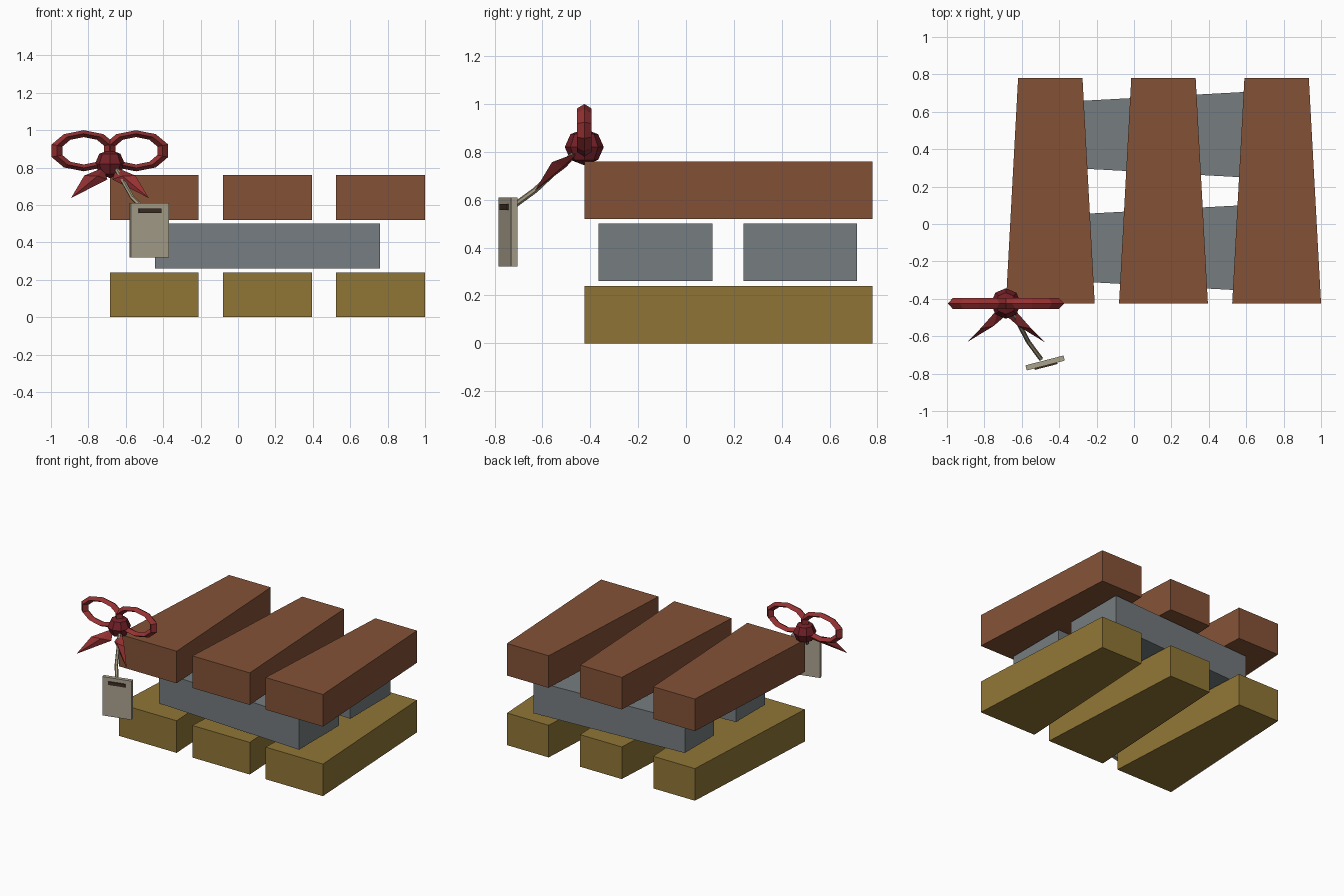
import bpy, bmesh, math
from mathutils import Vector, Matrix

if "Cube" in bpy.data.objects:
    bpy.data.objects.remove(bpy.data.objects["Cube"])


def material(name, rgb):
    m = bpy.data.materials.new(name)
    m.diffuse_color = (*rgb, 1)
    m.use_nodes = True
    m.node_tree.nodes["Principled BSDF"].inputs["Base Color"].default_value = m.diffuse_color
    return m


BROWN = material("brown", (0.23, 0.085, 0.037))
OCHRE = material("ochre", (0.28, 0.18, 0.037))
GREY = material("slate", (0.18, 0.205, 0.215))
RED = material("red", (0.30, 0.03, 0.032))
DARK_RED = material("dark_red", (0.17, 0.014, 0.02))
PAPER = material("paper", (0.40, 0.36, 0.27))
CORD = material("cord", (0.36, 0.31, 0.20))
SLOT = material("slot", (0.05, 0.028, 0.018))


def add_object(name, bm, mat):
    bmesh.ops.recalc_face_normals(bm, faces=bm.faces)
    me = bpy.data.meshes.new(name)
    bm.to_mesh(me)
    bm.free()
    me.materials.append(mat)
    ob = bpy.data.objects.new(name, me)
    bpy.context.collection.objects.link(ob)
    return ob


def box(name, size, matrix, mat, taper=1.0):
    """Box whose +y end is narrowed in x by the taper factor."""
    bm = bmesh.new()
    bmesh.ops.create_cube(bm, size=1)
    for v in bm.verts:
        if v.co.y > 0:
            v.co.x *= taper
        v.co = Vector(a * b for a, b in zip(v.co, size))
    bm.transform(matrix)
    return add_object(name, bm, mat)


def bar(name, centre, turn, mat):
    box(name, (0.475, 1.205, 0.24),
        Matrix.Translation(centre) @ Matrix.Rotation(turn, 4, 'Z'), mat, 0.725)


# Stack of tapered bars: three, two crosswise, three
for i, x in enumerate((-0.4475, 0.1575, 0.7625), 1):
    bar(f"bottom_bar_{i}", (x, 0.1775, 0.12), 0, OCHRE)
    bar(f"top_bar_{i}", (x, 0.1775, 0.64), 0, BROWN)
for i, y in enumerate((-0.1275, 0.4775), 1):
    bar(f"cross_bar_{i}", (0.1575, y, 0.38), math.pi / 2, GREY)

# Bow knot
KNOT = Vector((-0.685, -0.425, 0.82))
bm = bmesh.new()
bmesh.ops.create_uvsphere(bm, u_segments=8, v_segments=4, radius=0.08)
bm.transform(Matrix.Translation(KNOT) @ Matrix.Diagonal((1, 1.02, 0.95, 1)))
add_object("bow_knot", bm, DARK_RED)

for side, word in ((-1, "left"), (1, "right")):
    # Bow loop: squashed low-poly ring
    bpy.ops.mesh.primitive_torus_add(
        major_segments=10, minor_segments=4, major_radius=0.15, minor_radius=0.03)
    loop = bpy.context.object
    loop.name = f"bow_loop_{word}"
    loop.data.transform(
        Matrix.Translation(KNOT + Vector((side * 0.14, 0, 0.07)))
        @ Matrix.Diagonal((1, 1, 0.61, 1))
        @ Matrix.Rotation(math.pi / 2, 4, 'X') @ Matrix.Rotation(math.pi / 2, 4, 'Z'))
    loop.data.materials.clear()
    loop.data.materials.append(RED)
    for p in loop.data.polygons:
        p.use_smooth = False

    # Bow tail: flattened spindle from the knot to a pointed tip
    root = KNOT + Vector((side * 0.035, -0.02, -0.02))
    mid = KNOT + Vector((side * 0.075, -0.105, -0.073))
    tip = KNOT + Vector((side * 0.208, -0.207, -0.183))
    wide = Vector((side * 0.062, -0.03, 0.01))
    thick = wide.cross(tip - root).normalized() * 0.02
    bm = bmesh.new()
    a, b = bm.verts.new(root), bm.verts.new(tip)
    ring = [bm.verts.new(mid + o) for o in (wide, thick, -wide, -thick)]
    for i in range(4):
        for end in (a, b):
            bm.faces.new((ring[i], ring[(i + 1) % 4], end))
    add_object(f"bow_tail_{word}", bm, RED)

# Cord from the knot to the tag
path = [(-0.655, -0.46, 0.80), (-0.565, -0.63, 0.64), (-0.497, -0.722, 0.573)]
bm = bmesh.new()
rings = []
for i, p in enumerate(path):
    d = Vector(path[min(i + 1, 2)]) - Vector(path[max(i - 1, 0)])
    q = d.to_track_quat('Z', 'Y')
    rings.append([bm.verts.new(Vector(p) + q @ Vector(
        (0.012 * math.cos(k * math.tau / 6), 0.012 * math.sin(k * math.tau / 6), 0)))
        for k in range(6)])
for r, s in zip(rings, rings[1:]):
    for k in range(6):
        j = (k + 1) % 6
        bm.faces.new((r[k], r[j], s[j], s[k]))
bm.faces.new(rings[0])
bm.faces.new(rings[-1])
add_object("tag_cord", bm, CORD)

# Hanging tag with its dark slot
tag = Matrix.Translation((-0.475, -0.743, 0.465)) @ Matrix.Rotation(math.radians(14.5), 4, 'Z')
box("tag", (0.21, 0.028, 0.29), tag, PAPER)
box("tag_slot", (0.125, 0.012, 0.024), tag @ Matrix.Translation((0, -0.016, 0.105)), SLOT)
